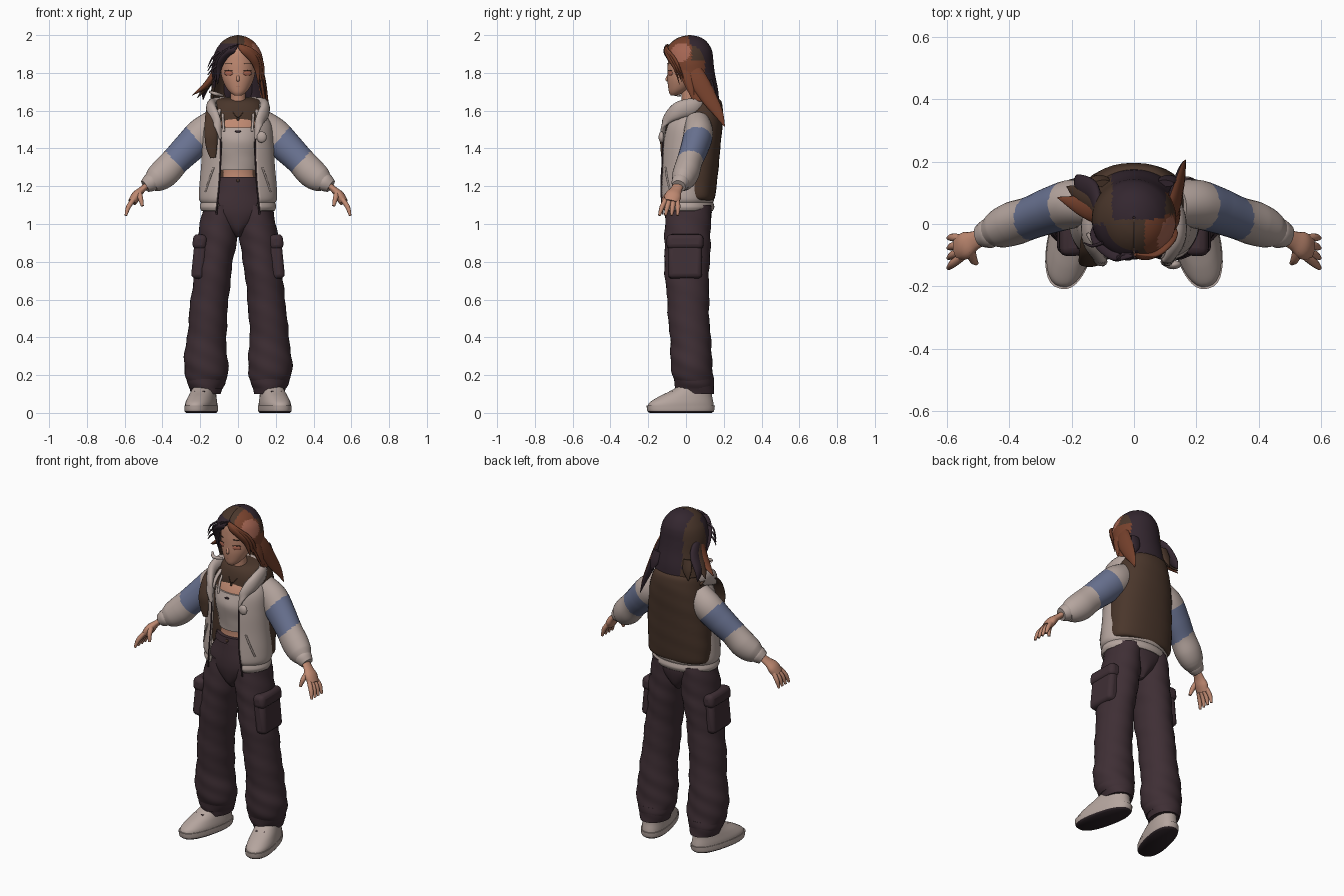
import bpy, bmesh, math
from mathutils import Vector

default_cube = bpy.data.objects.get("Cube")
if default_cube:
    bpy.data.objects.remove(default_cube)


def material(name, red, green, blue):
    mat = bpy.data.materials.new(name)
    mat.use_nodes = True
    colour = (red, green, blue, 1)
    mat.diffuse_color = colour
    shader = next(n for n in mat.node_tree.nodes if n.type == "BSDF_PRINCIPLED")
    shader.inputs["Base Color"].default_value = colour
    shader.inputs["Roughness"].default_value = .9
    return mat


beige = material("beige cloth", .46, .375, .342)
blue = material("blue cloth", .14, .167, .28)
plum = material("dark plum cloth", .049, .028, .035)
skin = material("skin", .52, .25, .165)
auburn = material("auburn hair", .185, .054, .026)
violet = material("dark violet hair", .034, .02, .029)
brown = material("dark brown", .068, .037, .024)
copper = material("copper shine", .37, .13, .085)
black = material("dark sole", .025, .016, .02)
blush = material("blush", .4, .13, .08)


def spline(keys, steps=6):
    """Catmull-Rom samples through key tuples of any length."""
    result = []
    last = len(keys) - 1
    for i in range(last):
        a, b, c, d = (keys[max(0, min(last, i + k))] for k in (-1, 0, 1, 2))
        for step in range(steps):
            t = step / steps
            result.append([q + t / 2 * (r - p + t * (2 * p - 5 * q + 4 * r - s + t * (3 * (q - r) + s - p)))
                           for p, q, r, s in zip(a, b, c, d)])
    result.append(list(keys[last]))
    return result


def finish(bm, name, mats, rule=None):
    bmesh.ops.recalc_face_normals(bm, faces=bm.faces)
    mesh = bpy.data.meshes.new(name)
    bm.to_mesh(mesh)
    bm.free()
    for mat in mats:
        mesh.materials.append(mat)
    for face in mesh.polygons:
        face.use_smooth = True
        if rule:
            face.material_index = rule(face.center, face.normal)
    mesh.set_sharp_from_angle(angle=math.radians(50))
    obj = bpy.data.objects.new(name, mesh)
    bpy.context.scene.collection.objects.link(obj)
    return obj


def skin_rings(name, rings, mats, rule=None, closed=True):
    """Bridge successive rings of points into one surface."""
    bm = bmesh.new()
    rows = [[bm.verts.new(p) for p in ring] for ring in rings]
    count = len(rows[0])
    for low, high in zip(rows, rows[1:]):
        for i in range(count if closed else count - 1):
            j = (i + 1) % count
            bm.faces.new((low[i], low[j], high[j], high[i]))
    if closed:
        bm.faces.new(rows[0])
        bm.faces.new(rows[-1])
    return finish(bm, name, mats, rule)


def loft(name, keys, mats, rule=None, power=2, folds=0, segments=32):
    """Stack of level superellipses; each key is x, y, z, x radius, y radius."""
    rings = []
    for x, y, z, rx, ry in spline(keys):
        ring = []
        for i in range(segments):
            a = math.tau * i / segments
            c, s = math.cos(a), math.sin(a)
            bulge = 1 + folds * math.sin(2 * a + 45 * z) * math.sin(a + 17 * z)
            ring.append((x + max(rx, .001) * bulge * math.copysign(abs(c) ** (2 / power), c),
                         y + max(ry, .001) * bulge * math.copysign(abs(s) ** (2 / power), s), z))
        rings.append(ring)
    return skin_rings(name, rings, mats, rule)


def limb(name, keys, mats, rule=None, flat=1, wide=(0, 1, 0), segments=16, steps=6):
    """Tube along a path; each key is x, y, z, radius; 'wide' is its broad axis."""
    path = spline(keys, steps)
    centres = [Vector(p[:3]) for p in path]
    rings = []
    for i, p in enumerate(path):
        along = (centres[min(i + 1, len(path) - 1)] - centres[max(i - 1, 0)]).normalized()
        side = Vector(wide)
        side = (side - along * side.dot(along)).normalized()
        up = along.cross(side) * flat
        radius = max(p[3], .0015)
        rings.append([centres[i] + radius * (side * math.cos(math.tau * k / segments) + up * math.sin(math.tau * k / segments))
                      for k in range(segments)])
    return skin_rings(name, rings, mats, rule)


def shell(name, keys, mats, thickness, rule=None, segments=56):
    """Cloth or hair open at the front; key is y, z, x radius, y radius, half gap."""
    rings = []
    for y, z, rx, ry, gap in spline(keys):
        start = math.asin(max(0, min(.99, gap / rx)))
        angles = [start + (math.tau - 2 * start) * i / segments for i in range(segments + 1)]
        rings.append([(rx * math.sin(a), y - ry * math.cos(a), z) for a in angles])
    obj = skin_rings(name, rings, mats, rule, closed=False)
    mod = obj.modifiers.new("thickness", "SOLIDIFY")
    mod.thickness, mod.offset = thickness, -1


def blob(name, centre, size, mat, turn=0):
    bm = bmesh.new()
    bmesh.ops.create_uvsphere(bm, u_segments=16, v_segments=10, radius=1)
    bmesh.ops.scale(bm, vec=size, verts=bm.verts)
    obj = finish(bm, name, [mat])
    obj.location, obj.rotation_euler.z = centre, turn


def box(name, centre, size, mat, tilt=0):
    bm = bmesh.new()
    bmesh.ops.create_cube(bm, size=1)
    bmesh.ops.scale(bm, vec=size, verts=bm.verts)
    obj = finish(bm, name, [mat])
    obj.location, obj.rotation_euler.y = centre, tilt
    mod = obj.modifiers.new("soft edges", "BEVEL")
    mod.width, mod.segments = min(size) / 3, 3
    return obj


# Body, top and head
loft("torso", [(0, 0, 1.2, .108, .088), (0, 0, 1.27, .1, .08), (0, 0, 1.35, .11, .088), (0, 0, 1.44, .125, .1),
               (0, .01, 1.52, .13, .085), (0, .02, 1.58, .11, .06), (0, .02, 1.61, .055, .046),
               (0, .018, 1.64, .042, .04), (0, .01, 1.74, .04, .04)], [skin])
loft("crop_top", [(0, 0, 1.285, .108, .09), (0, 0, 1.35, .118, .097), (0, 0, 1.44, .134, .111),
                  (0, .006, 1.51, .138, .097)], [beige], folds=.012)
loft("head", [(0, -.066, 1.68, .018, .014), (0, -.05, 1.695, .04, .039), (0, -.033, 1.72, .061, .061),
              (0, -.015, 1.76, .081, .083), (0, 0, 1.8, .091, .098), (0, .01, 1.86, .096, .106),
              (0, .015, 1.92, .085, .1), (0, .02, 1.96, .05, .06)], [skin])
limb("nose", [(0, -.091, 1.79, .006), (0, -.1, 1.766, .009), (0, -.094, 1.758, .006)], [skin], wide=(1, 0, 0))
blob("lips", (0, -.09, 1.728), (.017, .005, .005), blush)
blob("top_bow", (0, -.107, 1.49), (.016, .005, .006), plum)
limb("necklace", [(-.05, .02, 1.63, .002), (-.036, -.035, 1.605, .002), (0, -.064, 1.565, .002),
                  (.036, -.035, 1.605, .002), (.05, .02, 1.63, .002)], [brown], wide=(0, 0, 1), segments=8)
blob("pendant", (0, -.066, 1.556), (.007, .005, .009), brown)

# Trousers seat and waistband
loft("trouser_seat", [(0, .012, .93, .015, .07), (0, .012, .97, .06, .105), (0, .012, 1.04, .155, .123),
                      (0, .01, 1.1, .178, .123), (0, .005, 1.18, .14, .11), (0, 0, 1.245, .118, .098)], [plum])
loft("waistband", [(0, 0, 1.21, .133, .108), (0, 0, 1.248, .123, .102)], [plum])
blob("belt_button", (0, -.106, 1.23), (.009, .006, .009), brown)

# Open jacket with gathered hem
shell("jacket", [(0, 1.11, .195, .14, .11), (0, 1.135, .207, .15, .108), (0, 1.2, .205, .148, .1),
                 (0, 1.3, .196, .142, .094), (0, 1.42, .188, .137, .09), (.005, 1.52, .178, .125, .1),
                 (.015, 1.58, .145, .1, .1), (.03, 1.625, .1, .07, .085)], [beige], .012)
shell("jacket_hem", [(0, 1.07, .194, .142, .115), (0, 1.09, .202, .15, .112), (0, 1.115, .196, .144, .11)], [beige], .02)
limb("hood", [(.093, -.125, 1.45, .01), (.112, -.11, 1.54, .025), (.14, -.04, 1.6, .046), (.118, .06, 1.62, .05),
              (0, .1, 1.625, .05), (-.118, .06, 1.62, .05), (-.14, -.04, 1.6, .046),
              (-.112, -.11, 1.54, .025), (-.093, -.125, 1.45, .01)], [beige], flat=.6, wide=(0, .3, 1))

# Backpack hugging the back, shoulder strap and charm
loft("backpack", [(0, .055, 1.125, .165, .085), (0, .055, 1.145, .193, .1), (0, .055, 1.25, .196, .112),
                  (0, .06, 1.4, .188, .122), (0, .068, 1.53, .168, .125), (0, .075, 1.61, .148, .12),
                  (0, .085, 1.655, .12, .1), (0, .1, 1.67, .07, .05)], [brown], power=2.3, folds=.012)
limb("backpack_strap", [(-.13, .08, 1.6, .028), (-.135, .01, 1.62, .028), (-.142, -.08, 1.57, .032),
                        (-.143, -.122, 1.48, .034), (-.14, -.125, 1.41, .03), (-.132, -.125, 1.35, .015)],
     [brown], flat=.35, wide=(1, 0, 0))
blob("round_charm", (.125, -.13, 1.46), (.027, .015, .03), beige)
limb("hair_tie", [(-.15, -.03, 1.7, .006), (-.12, -.06, 1.69, .01), (-.08, -.03, 1.68, .006)], [beige])


def sleeve_band(c, n):
    return int(-1.21 < abs(c.x) * 1.1 - c.z < -.965)


# Paired parts
for s, side in ((1, "left"), (-1, "right")):
    limb(side + "_sleeve", [(s * .12, .06, 1.53, .07), (s * .19, .065, 1.475, .078), (s * .26, .046, 1.405, .074),
                            (s * .33, .02, 1.335, .068), (s * .385, .002, 1.275, .07), (s * .43, -.016, 1.238, .062),
                            (s * .46, -.028, 1.216, .045)],
         [beige, blue], sleeve_band, flat=1.13, segments=28, steps=14)
    limb(side + "_cuff", [(s * .44, -.02, 1.236, .044), (s * .465, -.03, 1.218, .048), (s * .492, -.038, 1.2, .036)], [beige])
    limb(side + "_palm", [(s * .47, -.035, 1.215, .027), (s * .51, -.053, 1.18, .031), (s * .538, -.068, 1.15, .044),
                          (s * .56, -.078, 1.115, .04)], [skin], flat=.58)
    for i in range(4):
        spread = i - 1.5
        limb(side + "_finger", [(s * .553, -.077 + spread * .02, 1.13, .013), (s * .58, -.085 + spread * .028, 1.09, .013),
                                (s * .594, -.093 + spread * .032, 1.045, .007)], [skin], segments=10)
    limb(side + "_thumb", [(s * .525, -.08, 1.17, .016), (s * .516, -.112, 1.135, .014), (s * .506, -.125, 1.095, .008)],
         [skin], segments=10)
    limb(side + "_zip", [(s * .115, -.123, 1.05, .005), (s * .1, -.132, 1.2, .004), (s * .093, -.126, 1.32, .004),
                         (s * .09, -.122, 1.46, .004)], [plum], segments=8)
    limb(side + "_pocket_seam", [(s * .128, -.108, 1.3, .005), (s * .15, -.1, 1.24, .005), (s * .172, -.082, 1.17, .005)],
         [beige], segments=8)
    limb(side + "_top_strap", [(s * .075, -.083, 1.49, .007), (s * .08, -.055, 1.56, .007), (s * .08, 0, 1.605, .007)],
         [beige], wide=(1, 0, 0), segments=8)

    # Wide trouser leg with cargo pocket
    loft(side + "_trouser_leg", [(s * .095, .012, 1.1, .085, .118), (s * .106, .01, .95, .104, .122),
                                 (s * .125, .005, .8, .098, .12), (s * .15, .01, .6, .1, .111),
                                 (s * .166, .022, .4, .104, .108), (s * .17, .03, .28, .116, .11),
                                 (s * .168, .034, .2, .113, .108), (s * .168, .047, .145, .092, .1),
                                 (s * .167, .055, .1, .078, .095)], [plum], folds=.04)
    loft(side + "_turn_up", [(s * .168, .044, .13, .088, .1), (s * .168, .042, .155, .1, .105),
                             (s * .168, .038, .19, .106, .106)], [plum], folds=.03)
    box(side + "_cargo_pocket", (s * .205, -.005, .805), (.07, .18, .19), plum, -s * .1)
    box(side + "_pocket_flap", (s * .202, -.005, .905), (.075, .195, .08), plum, -s * .1)

    # Shoe, toe turned outward
    sole = loft(side + "_sole", [(0, 0, 0, .068, .168), (0, 0, .012, .076, .18), (0, 0, .04, .076, .184)],
                [beige, black], lambda c, n: int(c.z < .008), power=2.4)
    upper = loft(side + "_shoe_upper", [(0, 0, .03, .074, .18), (0, .004, .055, .073, .172), (0, .025, .085, .067, .145),
                                        (0, .055, .115, .06, .112), (0, .08, .15, .052, .075)], [beige], power=2.3)
    laces = [box(side + "_lace", (0, 0, 0), (.058, .012, .01), plum) for _ in range(2)]
    for part in [sole, upper] + laces:
        part.location = (s * .195, -.028, 0)
        part.rotation_euler.z = s * .23
    for i, lace in enumerate(laces):
        lace.location = (s * (.211 - .008 * i), -.105 + .03 * i, .094 + .018 * i)

    # Facial features
    blob(side + "_eye", (s * .05, -.083, 1.798), (.025, .005, .013), blush, s * .45)
    blob(side + "_eyelash", (s * .051, -.084, 1.812), (.025, .004, .002), brown, s * .45)
    blob(side + "_eyebrow", (s * .05, -.09, 1.848), (.022, .004, .002), brown, s * .42)


def hair_colour(c, n):
    if (c - Vector((.11, -.03, 1.91))).length < .055:
        return 3
    if c.y < 0 and c.x < .01:
        return 2 if c.z > 1.955 else 1
    if c.y > .015 and -.07 < c.x < .1 or c.y > .1 and c.x > 0:
        return 1
    return 2 if c.x < 0 or c.x < .035 or c.y > .03 and c.z > 1.87 else 0


def lock_colour(c, n):
    return int(n.x < 0)


# Hair: main shell, swept fringe and loose locks
hair = [auburn, violet, brown, copper]
shell("hair", [(.06, 1.65, .148, .115, .145), (.042, 1.71, .142, .128, .136), (.024, 1.79, .135, .13, .12),
               (.015, 1.85, .135, .131, .1), (.014, 1.895, .127, .128, .06), (.014, 1.93, .112, .119, .012),
               (.018, 1.967, .082, .09, 0), (.02, 1.99, .045, .052, 0), (.02, 2, .004, .004, 0)], hair, .014, hair_colour)
for s, mat, side in ((1, auburn, "left"), (-1, violet, "right")):
    for i in range(3):
        out = .012 * i
        limb(side + "_fringe", [(s * .004, -.098, 1.945, .01), (s * (.035 + out), -.107 + out / 3, 1.918, .02),
                                (s * (.08 + out), -.088 + out, 1.875, .022), (s * (.102 + out), -.058 + out, 1.82, .015),
                                (s * (.108 + out), -.035 + out, 1.74 + out, .002)], [mat], flat=.45, wide=(1, 0, .5))
limb("left_long_lock", [(.105, .02, 1.86, .03), (.125, .06, 1.77, .05), (.142, .12, 1.67, .042), (.155, .17, 1.59, .026),
                        (.165, .205, 1.515, .002)], hair, lock_colour, flat=.4)
limb("left_side_lock", [(.115, -.01, 1.85, .02), (.135, .015, 1.76, .024), (.148, .04, 1.66, .003)], hair, lock_colour, flat=.4)
for i, mat in enumerate((auburn, brown, violet)):
    limb("right_flying_lock", [(-.11, .02, 1.86, .025), (-.13, .04 + .03 * i, 1.79, .036),
                               (-.175, .06 + .035 * i, 1.73 - .01 * i, .03),
                               (-.245 + .03 * i, .085 + .035 * i, 1.68 - .012 * i, .002)], [mat], flat=.5)
    limb("right_wisp", [(-.1, -.06, 1.91 - .03 * i, .006), (-.135, -.07, 1.88 - .03 * i, .005),
                        (-.16, -.06, 1.83 - .02 * i, .002)], [violet], segments=8)
for i in range(5):
    x = -.1 + .05 * i
    limb("nape_lock", [(x, .13, 1.76, .028), (x * 1.1, .145, 1.7, .028), (x * 1.25, .155, 1.645, .002)],
         [brown if i == 0 else violet], flat=.4, wide=(1, 0, 0))
